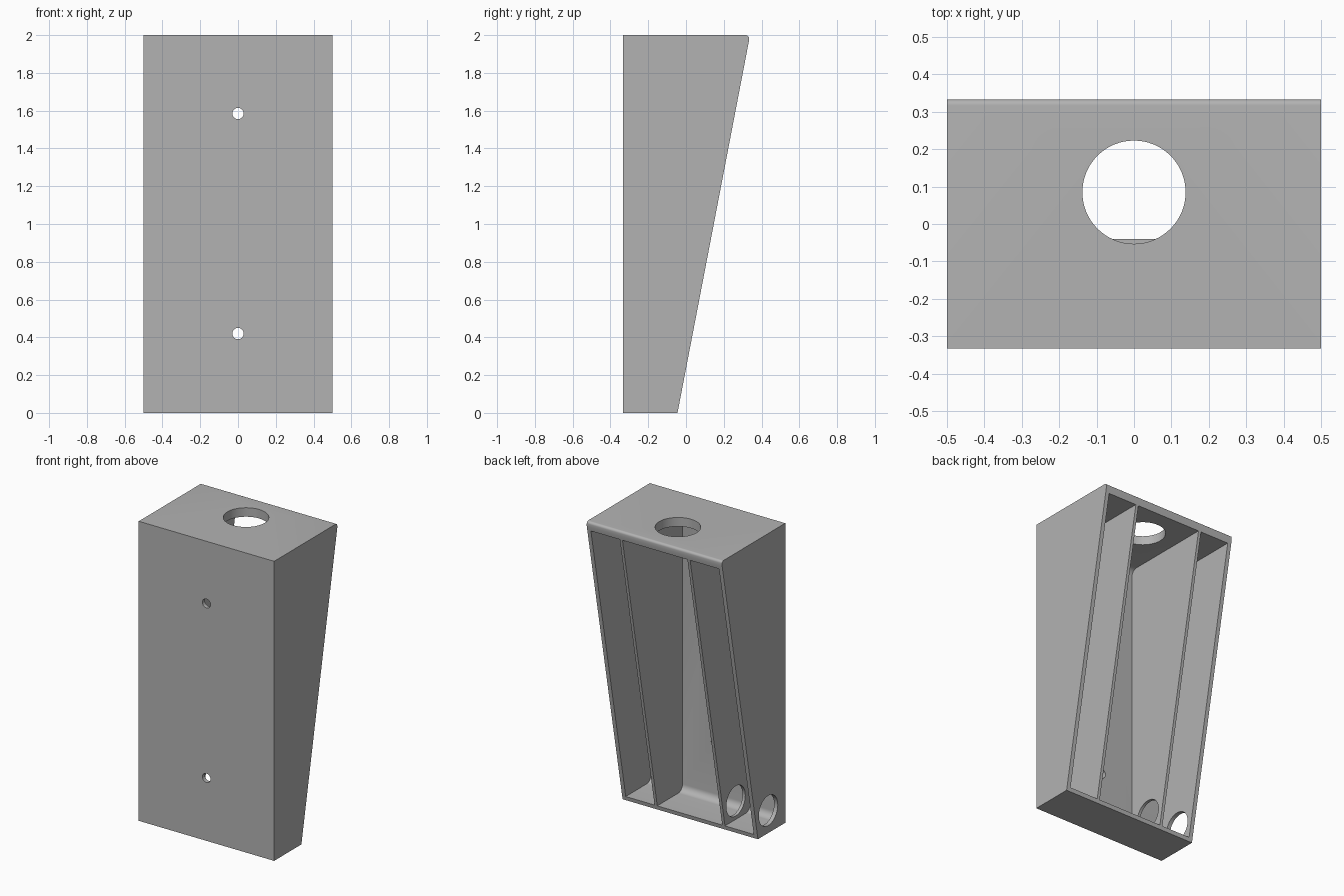
import bpy, bmesh, math
from mathutils import Matrix

cube = bpy.data.objects.get("Cube")
if cube:
    bpy.data.objects.remove(cube, do_unlink=True)

grey = bpy.data.materials.new("plain grey")
colour = (0.45, 0.45, 0.45, 1)
grey.use_nodes = True
grey.diffuse_color = colour
grey.node_tree.nodes["Principled BSDF"].inputs["Base Color"].default_value = colour

FRONT, WALL, TOP = -0.333, 0.027, 0.06


def slope_y(z):
    return -0.045 + 0.192 * z


def make_object(name, bm):
    bmesh.ops.recalc_face_normals(bm, faces=bm.faces[:])
    mesh = bpy.data.meshes.new(name)
    bm.to_mesh(mesh)
    bm.free()
    mesh.materials.append(grey)
    obj = bpy.data.objects.new(name, mesh)
    bpy.context.collection.objects.link(obj)
    return obj


def prism(name, profile, x0, x1):
    """Extrude a (y, z) side profile along x."""
    bm = bmesh.new()
    face = bm.faces.new([bm.verts.new((x0, y, z)) for y, z in profile])
    ext = bmesh.ops.extrude_face_region(bm, geom=[face])
    verts = [g for g in ext["geom"] if isinstance(g, bmesh.types.BMVert)]
    bmesh.ops.translate(bm, verts=verts, vec=(x1 - x0, 0, 0))
    return make_object(name, bm)


def cylinder(name, radius, depth, centre, axis):
    turn = {"X": Matrix.Rotation(math.pi / 2, 4, "Y"),
            "Y": Matrix.Rotation(math.pi / 2, 4, "X"),
            "Z": Matrix.Identity(4)}[axis]
    bm = bmesh.new()
    bmesh.ops.create_cone(bm, cap_ends=True, segments=64, radius1=radius,
                          radius2=radius, depth=depth,
                          matrix=Matrix.Translation(centre) @ turn)
    return make_object(name, bm)


def arc(cy, cz, r, start, end, steps=8):
    angles = [math.radians(start + (end - start) * i / steps) for i in range(steps + 1)]
    return [(cy + r * math.cos(a), cz + r * math.sin(a)) for a in angles]


# Wedge body with a rounded upper back edge
r = 0.016
body = [(FRONT, 0), (slope_y(0), 0), (0.333, 1.968)]
body += arc(0.333 - r, 2 - r, r, 0, 90) + [(FRONT, 2)]
housing = prism("housing", body, -0.5, 0.5)

# Three open compartments, leaving two ribs between them
low, high, inner, f = WALL, 2 - TOP, FRONT + WALL, 0.045
cavity = arc(inner + f, low + f, f, 180, 270)
cavity += [(slope_y(low), low), (0.6, low), (0.6, high), (slope_y(high), high)]
cavity += arc(inner + f, high - f, f, 90, 180)
cutters = [prism("compartment_cutter", cavity, a, b)
           for a, b in ((-0.473, -0.26), (-0.24, 0.24), (0.26, 0.473))]

# Top opening, screw holes, and cable hole through one wall and rib
cutters.append(cylinder("top_hole_cutter", 0.138, 0.3, (0, 0.085, 2), "Z"))
for z in (0.42, 1.585):
    cutters.append(cylinder("screw_hole_cutter", 0.03, 0.2, (0, FRONT, z), "Y"))
cutters.append(cylinder("cable_hole_cutter", 0.1, 0.45, (-0.425, -0.154, 0.15), "X"))

# Apply the cuts
bpy.context.view_layer.objects.active = housing
for cutter in cutters:
    mod = housing.modifiers.new("cut", "BOOLEAN")
    mod.operation = "DIFFERENCE"
    mod.solver = "EXACT"
    mod.object = cutter
    cutter.hide_render = True
    bpy.ops.object.modifier_apply(modifier=mod.name)
for cutter in cutters:
    bpy.data.objects.remove(cutter, do_unlink=True)

bpy.ops.object.select_all(action="DESELECT")
housing.select_set(True)
bpy.ops.object.shade_smooth_by_angle(angle=math.radians(30))
